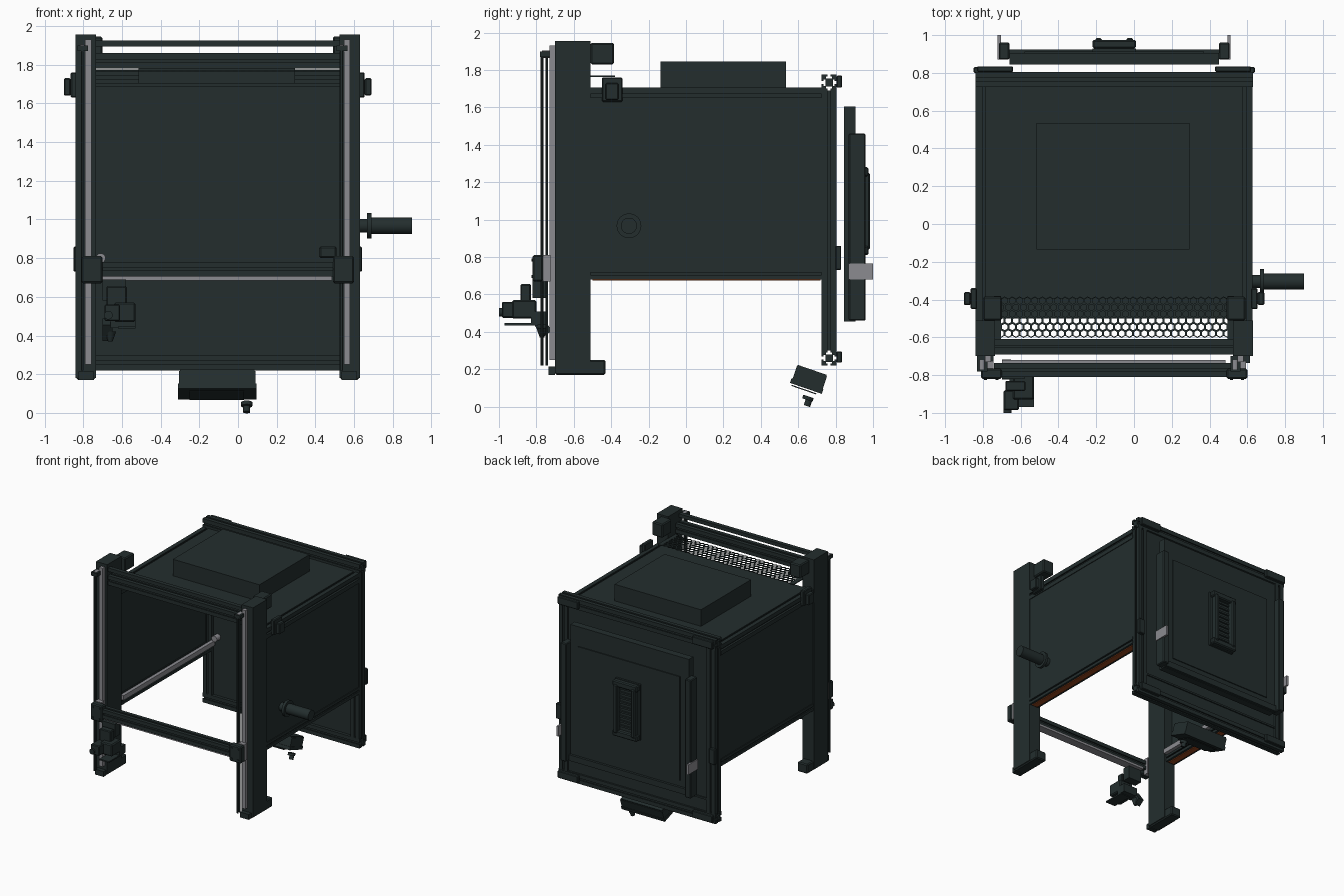
import bpy, bmesh, math
from mathutils import Vector, Matrix

cube = bpy.data.objects.get("Cube")
if cube:
    bpy.data.objects.remove(cube, do_unlink=True)


def material(name, rgb, rough=0.6):
    m = bpy.data.materials.new(name)
    m.use_nodes = True
    m.diffuse_color = (*rgb, 1)
    bsdf = m.node_tree.nodes["Principled BSDF"]
    bsdf.inputs["Base Color"].default_value = (*rgb, 1)
    bsdf.inputs["Roughness"].default_value = rough
    return m


DARK = material("dark teal", (0.017, 0.027, 0.027))
STEEL = material("steel grey", (0.26, 0.26, 0.28))
ORANGE = material("burnt orange", (0.3, 0.06, 0.012))
MID = 0.105 * -1          # mirror plane of the frame in x


def finish(name, bm, mat):
    bmesh.ops.recalc_face_normals(bm, faces=bm.faces)
    me = bpy.data.meshes.new(name)
    bm.to_mesh(me)
    bm.free()
    ob = bpy.data.objects.new(name, me)
    bpy.context.collection.objects.link(ob)
    me.materials.append(mat)
    return ob


def box(name, x, y, z, mat=DARK, bevel=0, tilt=0):
    """Box from three (low, high) ranges, optionally bevelled and tilted about x."""
    bm = bmesh.new()
    bmesh.ops.create_cube(bm, size=1)
    size = [b - a for a, b in (x, y, z)]
    bmesh.ops.scale(bm, vec=size, verts=bm.verts)
    if bevel:
        bmesh.ops.bevel(bm, geom=bm.edges[:], offset=bevel, segments=1, affect='EDGES')
    ob = finish(name, bm, mat)
    ob.location = [(a + b) / 2 for a, b in (x, y, z)]
    ob.rotation_euler.x = tilt
    return ob


def pair(name, x, y, z, mat=DARK, bevel=0):
    """Box on the left side and its mirror on the right side."""
    box("left_" + name, x, y, z, mat, bevel)
    box("right_" + name, (2 * MID - x[1], 2 * MID - x[0]), y, z, mat, bevel)


def cylinder(name, centre, radius, length, axis='Z', mat=DARK, top=None, sides=32):
    bm = bmesh.new()
    bmesh.ops.create_cone(bm, cap_ends=True, segments=sides, radius1=radius,
                          radius2=radius if top is None else top, depth=length)
    ob = finish(name, bm, mat)
    ob.location = centre
    ob.rotation_euler = {'X': (0, math.pi / 2, 0), 'Y': (math.pi / 2, 0, 0), 'Z': (0, 0, 0)}[axis]
    bpy.ops.object.select_all(action='DESELECT')
    ob.select_set(True)
    bpy.context.view_layer.objects.active = ob
    bpy.ops.object.shade_smooth_by_angle()
    return ob


def slot_beam(name, lo, hi, axis):
    """Slotted extrusion filling the box lo..hi, running along the axis index."""
    quarter = [(.5, .42), (.75, .42), (.75, .2), (1, .2), (1, 1),
               (.2, 1), (.2, .75), (.42, .75), (.42, .5)]
    points = []
    for turn in range(4):
        points += quarter
        quarter = [(-v, u) for u, v in quarter]
    lo, hi = Vector(lo), Vector(hi)
    mid, half = (lo + hi) / 2, (hi - lo) / 2
    a, b = [i for i in range(3) if i != axis]
    bm = bmesh.new()
    ring = []
    for u, v in points:
        p = mid.copy()
        p[a] += u * half[a]
        p[b] += v * half[b]
        p[axis] = lo[axis]
        ring.append(bm.verts.new(p))
    face = bm.faces.new(ring)
    grown = bmesh.ops.extrude_face_region(bm, geom=[face])
    step = Vector((0, 0, 0))
    step[axis] = hi[axis] - lo[axis]
    bmesh.ops.translate(bm, vec=step, verts=[v for v in grown["geom"] if isinstance(v, bmesh.types.BMVert)])
    return finish(name, bm, DARK)


# Front posts with feet, motors, rails and lead rods
pair("front_post", (.525, .63), (-.70, -.51), (.18, 1.955))
pair("post_foot", (.53, .625), (-.70, -.43), (.17, .25), bevel=.008)
pair("lift_motor", (.49, .59), (-.51, -.385), (1.83, 1.945), bevel=.008)
pair("post_rail", (.547, .58), (-.73, -.70), (.25, 1.93), STEEL)
pair("rail_foot", (.535, .615), (-.735, -.70), (.17, .215))
for side, x in (("left", .565), ("right", 2 * MID - .565)):
    for label, y in (("outer", -.77), ("inner", -.745)):
        cylinder(f"{side}_{label}_rod", (x - .03, y, 1.06), .007, 1.68, sides=12)
    cylinder(f"{side}_pulley", (x - .03, -.745, 1.885), .02, .05, 'Y', STEEL)
    box(f"{side}_pulley_mount", (x - .055, x), (-.78, -.70), (1.87, 1.9))

# Front top beams and perforated plate
slot_beam("front_top_beam", (-.735, -.69, 1.78), (.525, -.61, 1.86), 0)
box("top_tie_bar", (-.735, .525), (-.69, -.655), (1.895, 1.925))
bm = bmesh.new()
outer, pitch = .04 / math.sqrt(3), .04
for row in range(6):
    for col in range(31 - row % 2):
        c = Vector((-.705 + pitch * (col + .5 * (row % 2)), -.58 + outer * 1.5 * row, 0))
        spokes = [Vector((math.cos(t), math.sin(t), 0)) for t in [math.radians(30 + 60 * k) for k in range(6)]]
        rim = [bm.verts.new(c + s * outer) for s in spokes]
        hole = [bm.verts.new(c + s * outer * .74) for s in spokes]
        for k in range(6):
            n = (k + 1) % 6
            bm.faces.new((rim[k], rim[n], hole[n], hole[k]))
bmesh.ops.remove_doubles(bm, verts=bm.verts, dist=.001)
plate = finish("perforated_plate", bm, DARK)
plate.location.z = 1.77
plate.modifiers.new("thickness", 'SOLIDIFY').thickness = .006
pair("plate_edge", (.495, .53), (-.61, -.38), (1.763, 1.771))

# Side walls, beams and orange seals
pair("side_panel", (.60, .622), (-.51, .73), (.72, 1.65))
for side, x in (("left", (.54, .628)), ("right", (-.838, -.75))):
    slot_beam(side + "_top_beam", (x[0], -.51, 1.62), (x[1], .73, 1.705), 1)
    slot_beam(side + "_bottom_beam", (x[0], -.51, .68), (x[1], .73, .74), 1)
pair("bottom_seal", (.56, .61), (-.50, .72), (.674, .682), ORANGE)
pair("side_bracket", (.62, .655), (-.45, -.34), (1.63, 1.76), bevel=.006)
pair("bracket_knob", (.655, .69), (-.43, -.36), (1.64, 1.73), bevel=.006)
box("inner_rail", (-.75, -.72), (-.50, .72), (.735, .775), STEEL)
cylinder("inner_rail_end", (-.71, .72, .80), .025, .05, 'Y', STEEL)
box("inner_sensor", (.42, .51), (-.45, -.36), (.80, .86), bevel=.008)

# Roof and the box on it
box("roof_panel", (-.76, .55), (-.50, .73), (1.685, 1.705))
box("roof_box", (-.515, .295), (-.135, .535), (1.70, 1.845))

# Back frame
for label, z in (("top", (1.69, 1.775)), ("bottom", (.22, .30))):
    slot_beam(f"back_{label}_beam", (-.84, .725, z[0]), (.63, .805, z[1]), 0)
    pair(f"back_{label}_corner", (.43, .62), (.805, .835), (z[0] + .015, z[1] - .005), bevel=.005)
for side, x in (("left", .545), ("right", -.835)):
    slot_beam(f"back_{side}_post", (x, .725, .30), (x + .08, .805, 1.69), 2)
box("back_panel", (-.76, .55), (.75, .79), (.30, 1.69))
box("back_cross_strip", (-.76, .55), (.79, .80), (.40, .415))
pair("back_hinge", (.585, .64), (.80, .83), (.73, .86), bevel=.005)

# Rear door, set off from the frame
box("door_panel", (-.66, .45), (.845, .905), (.455, 1.605))
box("door_inset", (-.58, .37), (.905, .913), (.56, 1.44))
pair("door_side_bar", (.45, .505), (.87, .96), (.46, 1.46), bevel=.006)
box("door_lower_bar", (-.66, .45), (.905, .925), (.46, .51))
pair("door_latch", (.495, .512), (.87, 1.0), (.68, .765), STEEL)
box("handle_base", (-.22, .01), (.905, .93), (.81, 1.28))
for label, x in (("right", -.205), ("left", -.04)):
    box(f"handle_{label}_bar", (x, x + .035), (.93, .985), (.84, 1.25), bevel=.008)
for label, z in (("lower", .81), ("upper", 1.23)):
    box(f"handle_{label}_end", (-.22, .01), (.93, .975), (z, z + .05), bevel=.008)
for k in range(9):
    z = .885 + k * .04
    box(f"handle_rib_{k + 1}", (-.17, -.04), (.93, .945), (z, z + .015))

# Spool holder
for part, x, r, length in (("neck", .645, .035, .05), ("flange", .678, .066, .022), ("tube", .79, .043, .22)):
    cylinder("spool_" + part, (x, -.305, .967), r, length, 'X')

# Gantry with its rail and carriages
slot_beam("gantry_beam", (-.74, -.81, .705), (.53, -.735, .78), 0)
box("gantry_rail", (-.70, .485), (-.79, -.72), (.685, .705), STEEL)
pair("gantry_carriage", (.49, .60), (-.82, -.765), (.67, .81), bevel=.008)
pair("carriage_block", (.535, .592), (-.765, -.725), (.67, .81), STEEL)
for side, x in (("left", .545), ("right", 2 * MID - .545)):
    for dx in (-.03, .03):
        for z in (.695, .785):
            cylinder(f"{side}_carriage_screw", (x + dx, -.822, z), .008, .01, 'Y', sides=12)

# Print head
box("head_carriage", (-.70, -.58), (-.82, -.75), (.58, .69))
box("head_back_plate", (-.68, -.575), (-.885, -.83), (.50, .655), bevel=.006)
box("head_motor", (-.64, -.53), (-.93, -.80), (.47, .57), bevel=.008)
box("head_front_block", (-.69, -.61), (-.985, -.88), (.475, .56), bevel=.006)
cylinder("head_knob", (-.67, -.99, .505), .022, .02, 'Y')
box("head_fan", (-.66, -.53), (-.83, -.75), (.44, .51))
box("head_tray", (-.62, -.53), (-.97, -.79), (.435, .446))
box("head_duct", (-.70, -.65), (-.80, -.74), (.38, .48), tilt=.6)
cylinder("head_nozzle", (-.66, -.77, .395), .012, .05, top=.03)

# Tilted control box and its knob under the back
TILT = math.radians(-19)
box("control_box", (-.305, .09), (.575, .745), (.11, .19), tilt=TILT)
box("control_box_rim", (-.31, .095), (.555, .735), (.097, .123), tilt=TILT)
box("control_box_lid", (-.30, .085), (.59, .755), (.183, .197), tilt=TILT)
box("control_screen", (-.25, .03), (.56, .70), (.088, .094), tilt=TILT)
for part, z, r in (("cap", .045, .029), ("stem", .02, .018)):
    knob = cylinder("control_knob_" + part, (.045, .652, z), r, .02 if part == "cap" else .035)
    knob.rotation_euler.x = TILT
